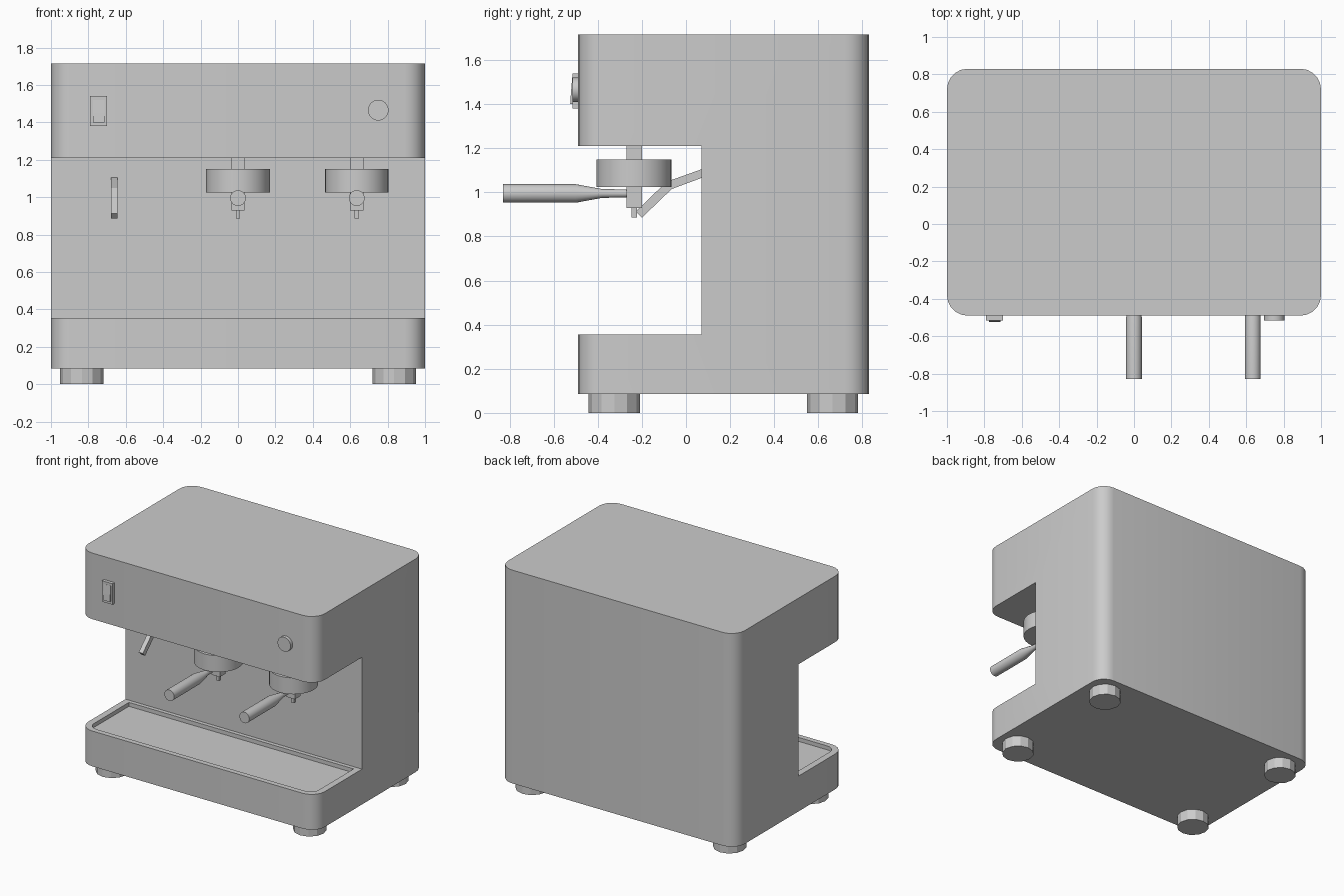
import bpy, bmesh
from math import sin, cos, pi

if "Cube" in bpy.data.objects:
    bpy.data.objects.remove(bpy.data.objects["Cube"])


def finish(name, bm, smooth=True):
    bmesh.ops.recalc_face_normals(bm, faces=bm.faces)
    mesh = bpy.data.meshes.new(name)
    bm.to_mesh(mesh)
    bm.free()
    ob = bpy.data.objects.new(name, mesh)
    bpy.context.collection.objects.link(ob)
    if smooth:
        smooth_by_angle(ob)
    return ob


def smooth_by_angle(ob):
    bpy.ops.object.select_all(action='DESELECT')
    bpy.context.view_layer.objects.active = ob
    ob.select_set(True)
    bpy.ops.object.shade_smooth_by_angle(angle=0.6)


def loft(name, rings, smooth=True):
    """Skin a list of equal-length closed rings and cap both ends."""
    bm = bmesh.new()
    loops = [[bm.verts.new(p) for p in ring] for ring in rings]
    n = len(loops[0])
    for a, b in zip(loops, loops[1:]):
        for i in range(n):
            j = (i + 1) % n
            bm.faces.new((a[i], a[j], b[j], b[i]))
    bm.faces.new(loops[0])
    bm.faces.new(loops[-1])
    return finish(name, bm, smooth)


def box(name, x0, x1, y0, y1, z0, z1):
    pts = [(x0, y0), (x1, y0), (x1, y1), (x0, y1)]
    return loft(name, [[(x, y, z) for x, y in pts] for z in (z0, z1)], False)


def side_profile(name, pts, x0, x1):
    return loft(name, [[(x, y, z) for y, z in pts] for x in (x0, x1)], False)


def circle(r, n):
    return [(r * cos(2 * pi * i / n), r * sin(2 * pi * i / n)) for i in range(n)]


def upright(name, x, y, r, z0, z1, n, smooth=True):
    return loft(name, [[(x + u, y + v, z) for u, v in circle(r, n)] for z in (z0, z1)], smooth)


def turned_y(name, x, z, stations, n):
    return loft(name, [[(x + u, y, z + v) for u, v in circle(r, n)] for y, r in stations])


def rounded_rect(x, y0, y1, r_front, r_back, seg=5):
    pts = []
    corners = [(x, y1, -1, -1, r_back, 0), (-x, y1, 1, -1, r_back, 1),
               (-x, y0, 1, 1, r_front, 2), (x, y0, -1, 1, r_front, 3)]
    for cx, cy, sx, sy, r, q in corners:
        steps = seg if r else 0
        for i in range(steps + 1):
            a = pi / 2 * (q + (i / steps if steps else 0))
            pts.append((cx + sx * r + r * cos(a), cy + sy * r + r * sin(a)))
    return pts


def slab(name, pts, z0, z1):
    return loft(name, [[(x, y, z) for x, y in pts] for z in (z0, z1)], False)


def carve(ob, cutter):
    mod = ob.modifiers.new("cut", 'BOOLEAN')
    mod.operation, mod.solver, mod.object = 'DIFFERENCE', 'EXACT', cutter
    bpy.context.view_layer.objects.active = ob
    bpy.ops.object.modifier_apply(modifier=mod.name)
    bpy.data.objects.remove(cutter)


# Housing with the open working bay and the shallow drip tray recess
body = slab("housing", rounded_rect(1.0, -0.49, 0.83, 0.11, 0.11), 0.085, 1.715)
carve(body, box("bay_cutter", -1.2, 1.2, -0.8, 0.07, 0.355, 1.21))
carve(body, slab("tray_cutter", rounded_rect(0.95, -0.45, 0.04, 0.07, 0), 0.325, 0.45))
smooth_by_angle(body)

# Feet
for x in (-0.835, 0.835):
    for y in (-0.325, 0.665):
        upright("foot", x, y, 0.116, 0, 0.085, 12, False)

# Brew groups with portafilters
gy = -0.235
for x in (0.0, 0.635):
    box("group_neck", x - 0.035, x + 0.035, gy - 0.035, gy + 0.035, 1.15, 1.215)
    upright("group_head", x, gy, 0.17, 1.025, 1.15, 32)
    box("filter_block", x - 0.035, x + 0.035, gy - 0.035, gy + 0.035, 0.93, 1.025)
    box("spout", x - 0.012, x + 0.012, gy - 0.012, gy + 0.012, 0.885, 0.93)
    turned_y("portafilter_handle", x, 0.995,
             [(-0.83, 0.042), (-0.5, 0.042), (-0.38, 0.02), (-0.26, 0.018)], 24)

# Bent steam wand
side_profile("steam_wand", [(0.08, 1.069), (-0.065, 1.015), (-0.2, 0.885), (-0.228, 0.913),
                            (-0.088, 1.048), (0.08, 1.108)], -0.68, -0.645)

# Power switch with tilted rocker, and control knob
box("switch_plate", -0.79, -0.7, -0.515, -0.485, 1.38, 1.54)
side_profile("switch_rocker", [(-0.51, 1.40), (-0.525, 1.40), (-0.522, 1.45),
                               (-0.516, 1.52), (-0.51, 1.52)], -0.775, -0.715)
turned_y("control_knob", 0.75, 1.465, [(-0.515, 0.055), (-0.485, 0.055)], 32)
